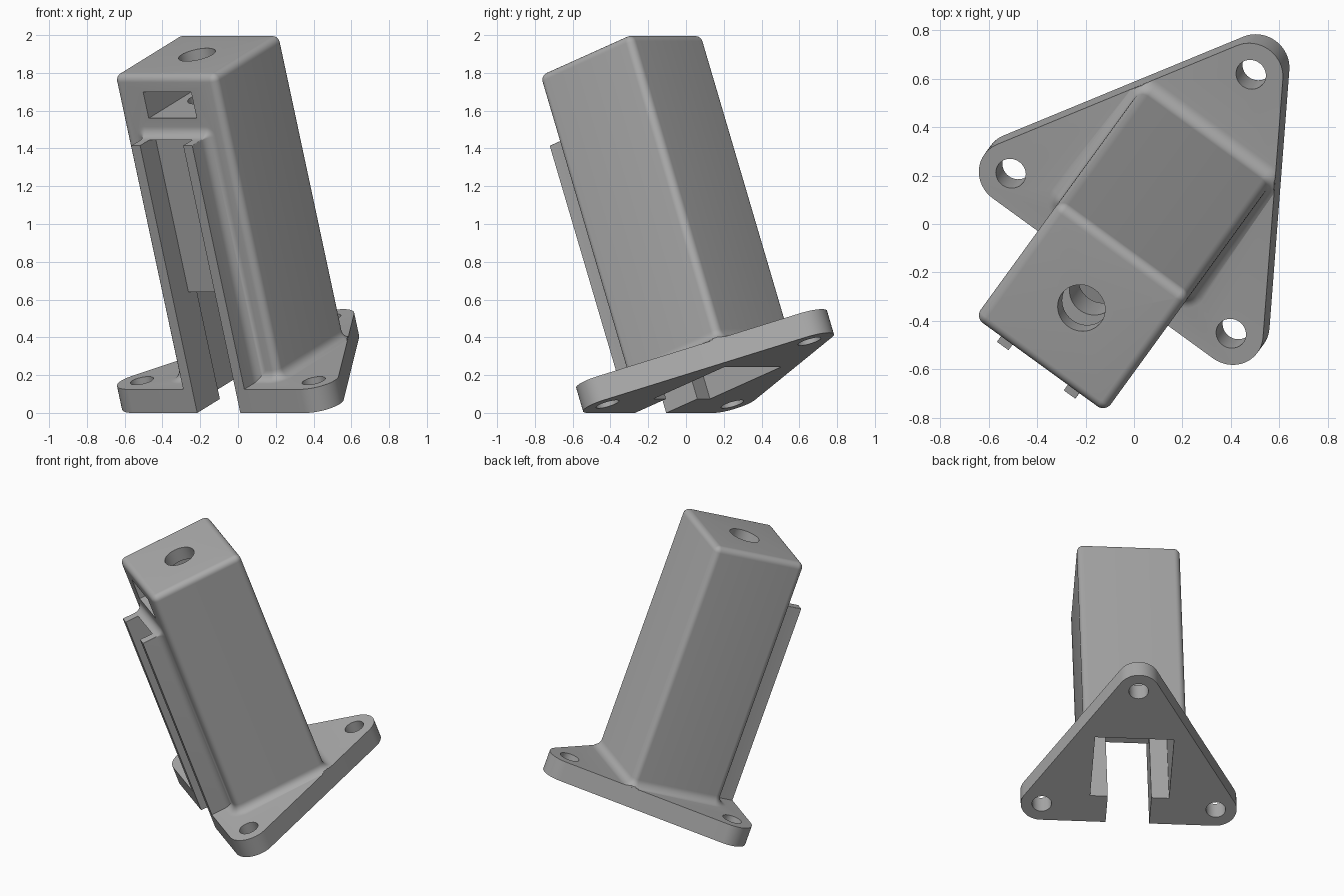
import bpy, bmesh, math
from mathutils import Matrix, Vector

if "Cube" in bpy.data.objects:
    bpy.data.objects.remove(bpy.data.objects["Cube"])

grey = bpy.data.materials.new("plain grey")
grey.diffuse_color = (0.4, 0.4, 0.4, 1)
grey.use_nodes = True
grey.node_tree.nodes["Principled BSDF"].inputs["Base Color"].default_value = grey.diffuse_color

Z0, Z1, TOP = 0.072, 0.205, 1.922     # plate bottom, plate top, column top
FRONT, BACK, HALF = -0.055, 0.585, 0.332
HOLES = [(-0.562, -0.064), (0.562, -0.064), (0, 0.908)]
R = 0.135


def loft(name, rings):
    """Solid skinned through rings with equal point counts."""
    bm = bmesh.new()
    vs = [[bm.verts.new(p) for p in ring] for ring in rings]
    n = len(vs[0])
    for a, b in zip(vs, vs[1:]):
        for i in range(n):
            j = (i + 1) % n
            bm.faces.new((a[i], a[j], b[j], b[i]))
    bm.faces.new(vs[0][::-1])
    bm.faces.new(vs[-1])
    bmesh.ops.recalc_face_normals(bm, faces=bm.faces)
    me = bpy.data.meshes.new(name)
    bm.to_mesh(me)
    bm.free()
    ob = bpy.data.objects.new(name, me)
    bpy.context.collection.objects.link(ob)
    me.materials.append(grey)
    return ob


def rounded(x0, x1, y0, y1, r, n=8):
    """Rounded rectangle outline."""
    pts = []
    for cx, cy, q in ((x1 - r, y1 - r, 0), (x0 + r, y1 - r, 1),
                      (x0 + r, y0 + r, 2), (x1 - r, y0 + r, 3)):
        for i in range(n + 1):
            t = math.radians(90 * (q + i / n))
            pts.append((cx + r * math.cos(t), cy + r * math.sin(t)))
    return pts


def box(name, x0, x1, y0, y1, z0, z1):
    sq = [(x0, y0), (x1, y0), (x1, y1), (x0, y1)]
    return loft(name, [[(x, y, z) for x, y in sq] for z in (z0, z1)])


def cylinder(name, x, y, r, z0, z1, n=40):
    c = [(x + r * math.cos(2 * math.pi * i / n), y + r * math.sin(2 * math.pi * i / n)) for i in range(n)]
    return loft(name, [[(p, q, z) for p, q in c] for z in (z0, z1)])


def boolean(target, tool, op):
    m = target.modifiers.new("b", 'BOOLEAN')
    m.object, m.operation, m.solver = tool, op, 'EXACT'
    bpy.context.view_layer.objects.active = target
    bpy.ops.object.modifier_apply(modifier=m.name)
    bpy.data.objects.remove(tool)


# Triangular plate with rounded corners
outline = []
for (cx, cy), start in zip((HOLES[1], HOLES[2], HOLES[0]), (-90, 30, 150)):
    for i in range(17):
        t = math.radians(start + 120 * i / 16)
        outline.append((cx + R * math.cos(t), cy + R * math.sin(t)))
plate = loft("mount_plate", [[(x, y, z) for x, y in outline] for z in (Z0, Z1)])

# Column: flared foot, straight shaft, rounded top edge
edge_n = Vector((math.cos(math.radians(30)), 0.5))
limit = edge_n.dot(Vector(HOLES[1])) + R - 0.001


def column_ring(off, z, r=0.04):
    ring = []
    for x, y in rounded(-HALF - off, HALF + off, FRONT - off, BACK + off, max(r + off, 0.004)):
        if off > 0:      # keep the foot flare on the plate
            d = edge_n.x * abs(x) + edge_n.y * y - limit
            if d > 0:
                x -= math.copysign(d / edge_n.x, x)
        ring.append((x, y, z))
    return ring


F, E = 0.055, 0.04
rings = [column_ring(F, Z0 + 0.05)]
for i in range(9):
    t = math.radians(90 * i / 8)
    rings.append(column_ring(F * (1 - math.sin(t)), Z1 + F * (1 - math.cos(t))))
for i in range(9):
    t = math.radians(90 * i / 8)
    rings.append(column_ring(-E * (1 - math.cos(t)), TOP - E + E * math.sin(t)))
body = loft("bracket", rings)

# Front rails: one filleted boss, split later by the slot
RAIL_TOP, RAIL_OUT, SLOT = 1.578, 0.2, 0.141
rings = []
for off, y in [(F, 0.0)] + [(F * (1 - math.sin(t)), FRONT - F * (1 - math.cos(t)))
                            for t in (math.radians(90 * i / 8) for i in range(9))] + [(0, -0.1985)]:
    rings.append([(x, y, z) for x, z in
                  rounded(-RAIL_OUT - off, RAIL_OUT + off, Z0 + 0.06, RAIL_TOP + off, off + 0.004)])
rails = loft("rails", rings)

boolean(body, plate, 'UNION')
boolean(body, rails, 'UNION')

# Openings
cutters = [
    box("rail_gap", -SLOT, SLOT, -0.4, FRONT + 0.0005, -0.2, RAIL_TOP),
    box("front_slot", -SLOT, SLOT, -0.41, 0.1, -0.21, 0.70),
    box("cavity", -0.255, 0.255, 0.018, 0.51, -0.22, 1.5),
    box("nut_window", -0.157, 0.157, -0.3, 0.42, 1.68, 1.829),
    cylinder("top_hole", 0, 0.265, 0.1, 1.4, 2.2),
]
cutters += [cylinder("screw_hole", x, y, 0.063, -0.2, 0.5) for x, y in HOLES]
for c in cutters:
    boolean(body, c, 'DIFFERENCE')

# Lean the part back 20 degrees and turn it
lean = Matrix.Rotation(math.radians(-36), 4, 'Z') @ Matrix.Rotation(math.radians(20), 4, 'X')
body.data.transform(lean @ Matrix.Translation((0.028, 0, 0)))
body.data.update()

bpy.ops.object.select_all(action='DESELECT')
body.select_set(True)
bpy.context.view_layer.objects.active = body
bpy.ops.object.shade_smooth_by_angle(angle=math.radians(30))
